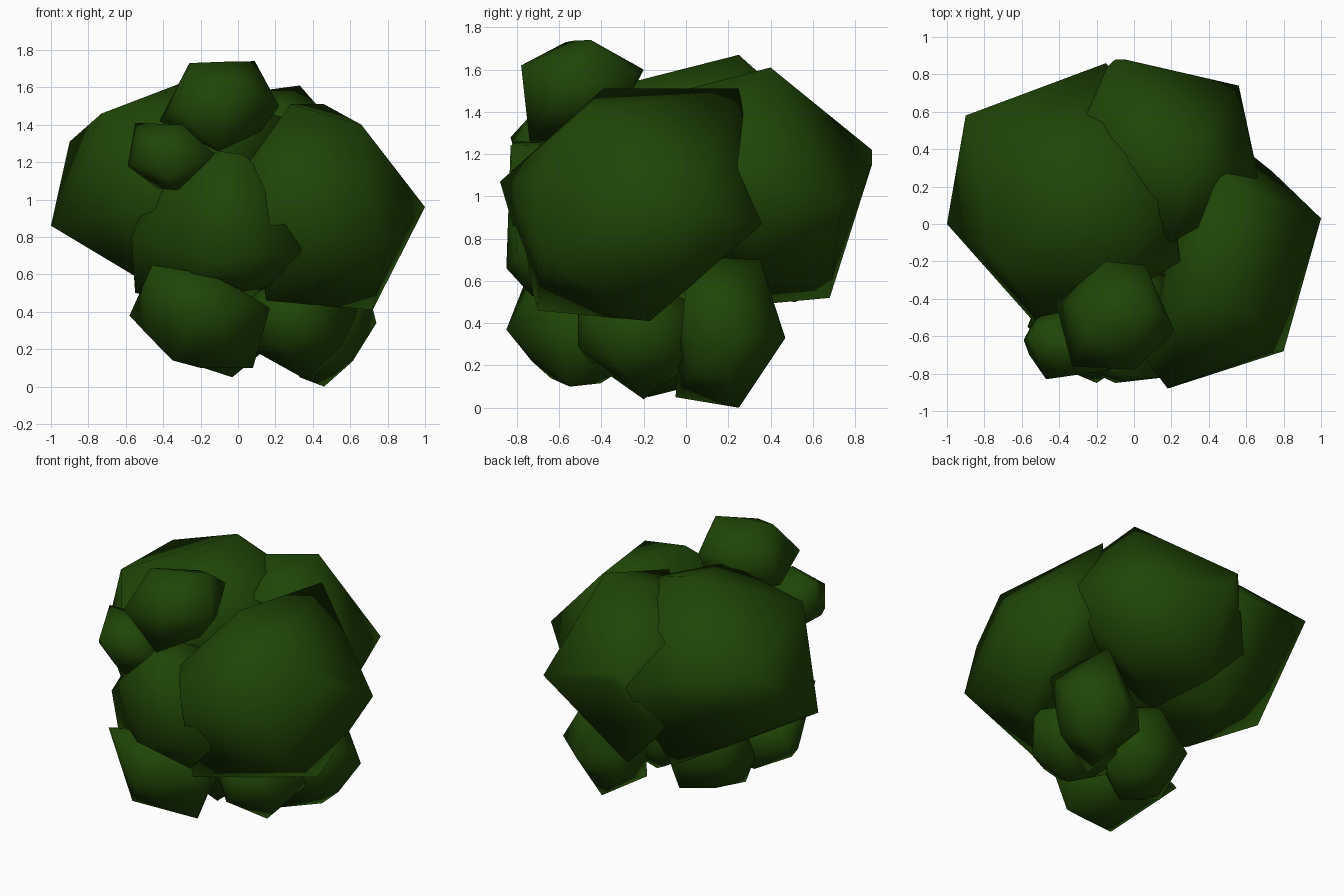
import bpy, bmesh
from mathutils import Vector, Euler

leaf = bpy.data.materials.new("leaf green")
leaf.diffuse_color = (0.014, 0.06, 0.002, 1)


def clump(name, centre, radii, turn=0.0, corners=()):
    """Coarse leafy lump: a stretched icosphere hulled with a few pulled-out corners."""
    bm = bmesh.new()
    bmesh.ops.create_icosphere(bm, subdivisions=1, radius=1.0)
    rot = Euler((turn * 0.6, turn * 0.4, turn)).to_matrix()
    pts = [Vector([c + r * q for c, r, q in zip(centre, radii, rot @ v.co)])
           for v in bm.verts]
    pts += [Vector(c) for c in corners]
    bm.clear()
    for p in pts:
        bm.verts.new(p)
    bmesh.ops.convex_hull(bm, input=bm.verts[:])
    loose = [v for v in bm.verts if not v.link_faces]
    bmesh.ops.delete(bm, geom=loose, context='VERTS')
    bmesh.ops.recalc_face_normals(bm, faces=bm.faces[:])
    for f in bm.faces:
        f.smooth = True
    me = bpy.data.meshes.new(name)
    bm.to_mesh(me)
    bm.free()
    me.materials.append(leaf)
    ob = bpy.data.objects.new(name, me)
    bpy.context.collection.objects.link(ob)
    return ob


# three big clumps of the crown
clump("left_clump", (-0.35, 0.1, 1.05), (0.55, 0.6, 0.5), 0.4, [
    (-1, 0, 0.86), (-0.9, 0.58, 1.31), (-0.73, -0.22, 1.46), (-0.26, 0.52, 0.5),
    (-0.18, 0.25, 1.67), (-0.15, 0.86, 1.12), (-0.45, -0.62, 0.95), (-0.5, -0.1, 0.56),
    (-0.1, -0.3, 1.53), (0.2, 0.1, 1.5), (0.25, -0.2, 1.4), (0.15, 0.5, 1.35)])
clump("right_clump", (0.5, -0.3, 0.95), (0.4, 0.48, 0.48), 0.2, [
    (1, 0.03, 0.96), (0.46, 0.25, 1.51), (0.28, -0.39, 1.51), (0.66, -0.5, 1.4),
    (0.8, -0.68, 0.72), (0.18, -0.88, 1.07), (0.72, -0.17, 0.41), (0.15, -0.7, 0.46),
    (0.74, 0.28, 0.88), (0.64, 0.36, 0.87), (0.06, -0.72, 1.2)])
clump("back_clump", (0.15, 0.32, 1.05), (0.42, 0.44, 0.48), 0.7, [
    (0.56, 0.74, 0.98), (0.65, 0.32, 0.85), (0.33, 0.4, 1.61), (-0.03, 0.68, 0.52),
    (-0.1, 0.88, 1.22), (-0.05, 0.88, 1.15), (0.05, 0.25, 0.48), (0.03, 0.3, 1.57),
    (0.55, 0.1, 1.36), (0.66, 0.25, 1.13), (-0.3, 0.5, 1.4), (0.2, -0.1, 1.48),
    (-0.3, 0.7, 0.8)])

# medium clump in the middle of the front
clump("front_clump", (-0.12, -0.47, 0.86), (0.44, 0.36, 0.4), 0.3, [
    (-0.57, -0.55, 0.8), (-0.55, -0.5, 0.5), (-0.1, -0.8, 1.26), (0.03, -0.83, 1.24),
    (-0.1, -0.85, 0.66), (0.34, -0.8, 0.72), (0.15, -0.73, 0.53)])

# small clumps on top of the front
clump("top_clump", (-0.09, -0.5, 1.5), (0.28, 0.26, 0.24), 0.2, [
    (-0.26, -0.57, 1.73), (0.09, -0.45, 1.74), (0.22, -0.58, 1.5), (-0.33, -0.76, 1.5),
    (0, -0.78, 1.62), (-0.42, -0.42, 1.42), (-0.15, -0.2, 1.6), (0.06, -0.22, 1.58),
    (-0.1, -0.74, 1.26)])
clump("upper_left_clump", (-0.37, -0.63, 1.23), (0.21, 0.2, 0.18), 0.5, [
    (-0.59, -0.62, 1.18), (-0.55, -0.6, 1.41), (-0.3, -0.72, 1.4), (-0.12, -0.78, 1.24),
    (-0.33, -0.75, 1.05), (-0.47, -0.83, 1.28)])

# clumps around the base
clump("lower_front_clump", (-0.18, -0.45, 0.36), (0.33, 0.34, 0.25), 0.3, [
    (-0.58, -0.28, 0.38), (-0.46, -0.74, 0.65), (-0.1, -0.72, 0.59), (0.17, -0.6, 0.42),
    (0.08, -0.55, 0.1), (-0.2, -0.55, 0.1), (-0.35, -0.64, 0.14), (-0.2, -0.85, 0.37)])
clump("lower_right_clump", (0.45, 0.2, 0.37), (0.25, 0.23, 0.31), 0.6, [
    (0.46, 0.25, 0), (0.74, 0.27, 0.34), (0.5, 0.47, 0.33), (0.5, 0.35, 0.7),
    (0.5, 0.15, 0.71), (0.33, -0.05, 0.05), (0.68, 0.0, 0.58), (0.25, 0.35, 0.2),
    (0.62, 0.03, 0.18)])
clump("lower_middle_clump", (0.3, -0.2, 0.35), (0.33, 0.3, 0.27), 0.1, [
    (0.36, -0.2, 0.04), (0.64, -0.2, 0.4), (0.3, -0.51, 0.29), (0.3, -0.51, 0.45)])
clump("lower_back_clump", (-0.1, -0.08, 0.4), (0.33, 0.28, 0.3), 0.5, [
    (-0.03, -0.18, 0.05), (-0.34, -0.16, 0.15), (-0.02, 0.1, 0.12)])
